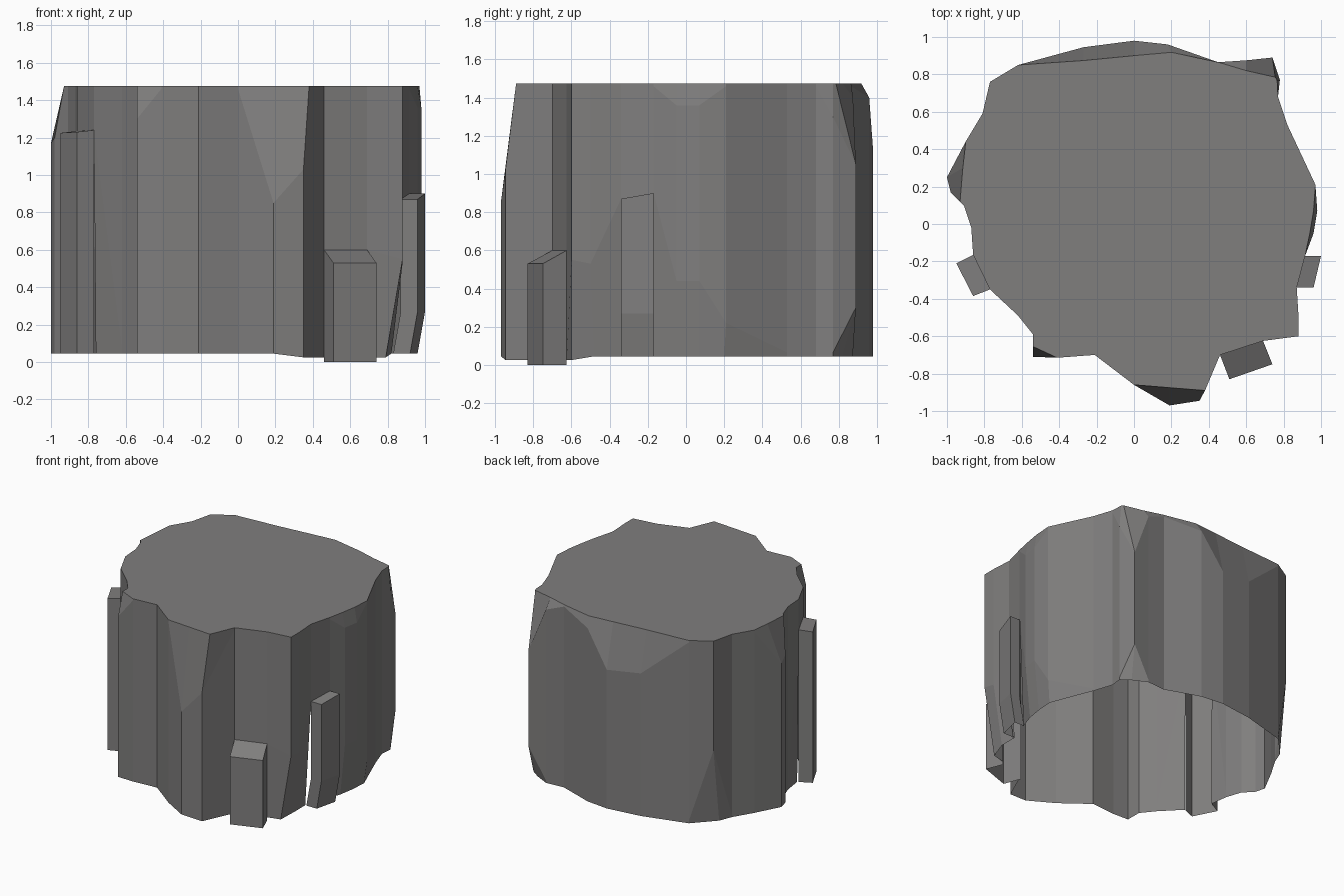
import bpy

TOP, BASE = 1.475, 0.045

stone = bpy.data.materials.new("grey_stone")
stone.diffuse_color = (0.215, 0.21, 0.208, 1)


def make(name, verts, faces):
    mesh = bpy.data.meshes.new(name)
    mesh.from_pydata(verts, [], faces)
    mesh.materials.append(stone)
    mesh.update()
    ob = bpy.data.objects.new(name, mesh)
    bpy.context.collection.objects.link(ob)
    return ob


# Plan outline, counter-clockwise from the left tip
outline = [
    (-1, .25), (-.98, .17), (-.91, .10), (-.87, -.02), (-.86, -.165), (-.77, -.35),
    (-.62, -.49), (-.54, -.59), (-.54, -.71), (-.41, -.715), (-.21, -.70), (0, -.86),
    (.19, -.97), (.35, -.945), (.46, -.70), (.69, -.625), (.88, -.60), (.88, -.50),
    (.87, -.34), (.915, -.17), (.96, -.05), (.98, .07), (.97, .21), (.82, .53),
    (.77, .68), (.78, .77), (.74, .89), (.60, .875), (.45, .865), (.18, .96),
    (0, .98), (-.27, .945), (-.62, .85), (-.77, .76), (-.81, .59), (-.90, .44)]

# Chipped rim: column -> (top x, top y, height where the chip starts)
chips = {
    0: (-.915, .30, 1.17), 1: (-.93, .12, 1.2), 8: (-.54, -.655, 1.3),
    12: (.19, -.875, .85), 13: (.38, -.89, 1.03), 20: (.94, -.05, 1.36),
    21: (.96, .07, 1.36), 25: (.765, .77, 1.3), 26: (.755, .785, 1.05),
    27: (.60, .82, 1.40), 29: (.20, .918, 1.40), 30: (0, .90, 1.13),
    31: (-.27, .874, 1.16)}

# Undercut foot: column -> (bottom x, bottom y, height where it starts)
feet = {
    4: (-.85, -.16, 1.23), 5: (-.76, -.345, 1.23), 14: (.46, -.70, .60),
    15: (.69, -.625, .60), 16: (.79, -.60, .55), 17: (.82, -.48, .53),
    18: (.82, -.34, .87), 19: (.88, -.17, .90), 20: (.92, -.05, .44),
    21: (.94, .07, .44), 22: (.95, .20, .22), 26: (.71, .82, .30),
    33: (-.77, .69, .62)}
pillar_columns = (4, 14, 18)     # wall opens into a pillar here

# Rock shell, open underneath
n = len(outline)
verts = []
for i, (x, y) in enumerate(outline):
    tx, ty, tz = chips.get(i, (x, y, TOP - .015))
    bx, by, bz = feet.get(i, (x, y, BASE + .02))
    z0 = .025 if 13 <= i <= 16 else BASE
    verts += [(bx, by, z0), (x, y, bz), (x, y, tz), (tx, ty, TOP)]
faces = [tuple(4 * i + 3 for i in range(n))]
for i in range(n):
    a, b = 4 * i, 4 * ((i + 1) % n)
    for k in range(1 if i in pillar_columns else 0, 3):
        faces.append((a + k, b + k, b + k + 1, a + k + 1))
make("rock_shell", verts, faces)


def pillar(name, plan, tops, base, bend=.3, shift=0):
    """Open-backed block; plan runs inner, outer, outer, inner."""
    v = [(x + shift, y, base) for x, y in plan]
    v += [(x, y, bend) for x, y in plan]
    v += [(x, y, z) for (x, y), z in zip(plan, tops)]
    f = [(8, 9, 10, 11)]
    for k in (0, 4):
        f += [(k + j, k + j + 1, k + j + 5, k + j + 4) for j in range(3)]
    make(name, v, f)


# Pillars clinging to the wall
pillar("left_pillar", [(-.86, -.165), (-.95, -.21), (-.86, -.385), (-.77, -.35)],
       [1.235, 1.225, 1.23, 1.24], BASE)
pillar("front_pillar", [(.46, -.70), (.51, -.83), (.74, -.75), (.69, -.625)],
       [.60, .53, .53, .60], 0)
pillar("right_pillar", [(.87, -.34), (.96, -.34), (1, -.17), (.915, -.17)],
       [.87, .87, .90, .90], BASE, .27, -.04)
